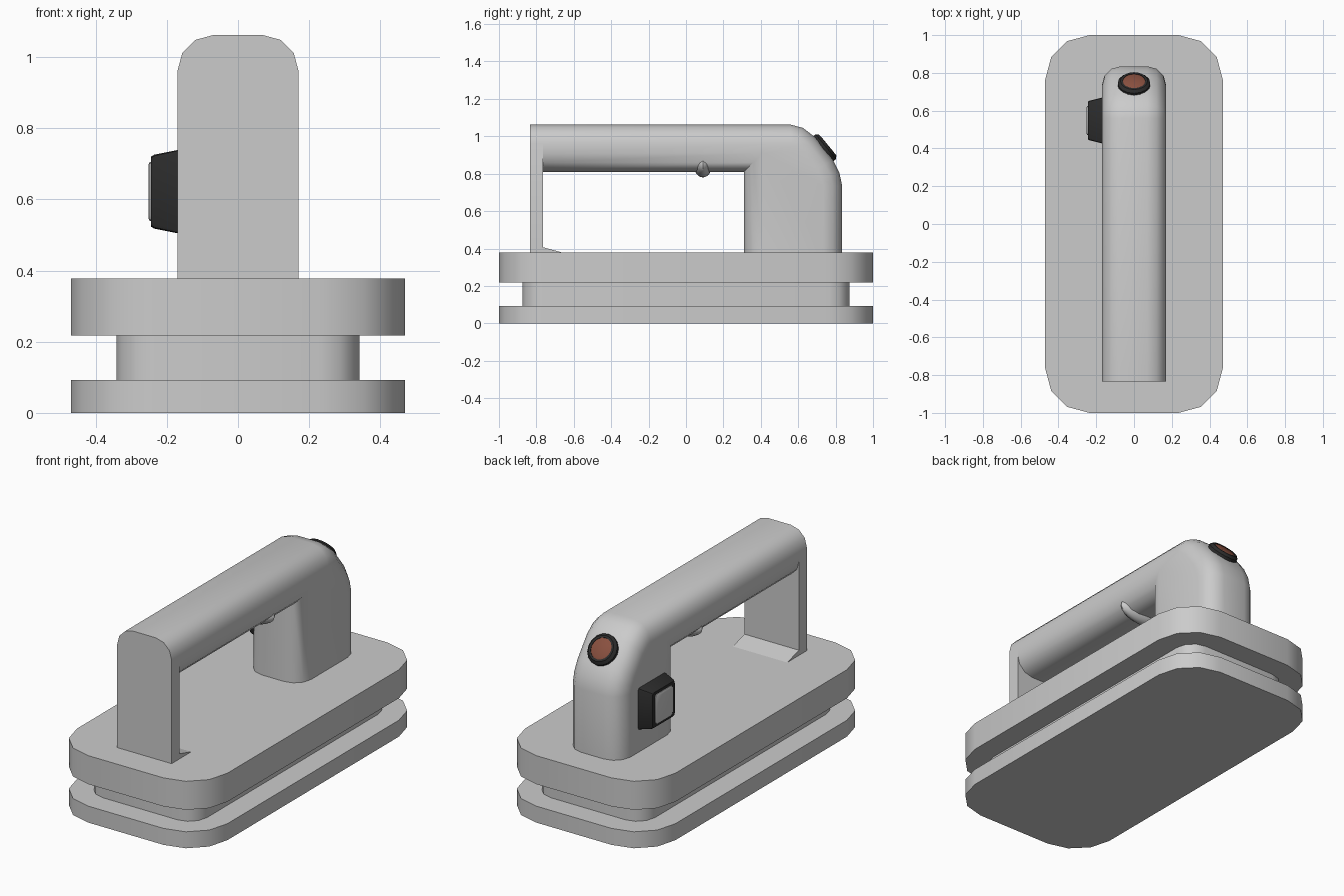
import bpy, bmesh
from math import sin, cos, radians
from mathutils import Vector

if "Cube" in bpy.data.objects:
    bpy.data.objects.remove(bpy.data.objects["Cube"])


def material(name, rgb):
    m = bpy.data.materials.new(name)
    m.diffuse_color = (*rgb, 1)
    m.use_nodes = True
    m.node_tree.nodes["Principled BSDF"].inputs["Base Color"].default_value = m.diffuse_color
    return m


DARK = material("dark_plastic", (0.025, 0.025, 0.025))
RED = material("dull_red", (0.25, 0.08, 0.05))


def finish(bm, name, mat=None, angle=40):
    bmesh.ops.remove_doubles(bm, verts=bm.verts[:], dist=1e-5)
    bmesh.ops.recalc_face_normals(bm, faces=bm.faces[:])
    me = bpy.data.meshes.new(name)
    bm.to_mesh(me)
    bm.free()
    ob = bpy.data.objects.new(name, me)
    bpy.context.collection.objects.link(ob)
    if mat:
        me.materials.append(mat)
    bpy.ops.object.select_all(action='DESELECT')
    ob.select_set(True)
    bpy.context.view_layer.objects.active = ob
    bpy.ops.object.shade_smooth_by_angle(angle=radians(angle))
    return ob


def loft(rings, name, mat=None, caps=True, angle=40):
    bm = bmesh.new()
    loops = [[bm.verts.new(p) for p in ring] for ring in rings]
    n = len(loops[0])
    for a, b in zip(loops, loops[1:]):
        for i in range(n):
            j = (i + 1) % n
            bm.faces.new((a[i], a[j], b[j], b[i]))
    if caps:
        bm.faces.new(loops[0])
        bm.faces.new(loops[-1])
    return finish(bm, name, mat, angle)


def rounded(w, h, r, seg=3):
    """Rounded rectangle outline with half sizes w, h."""
    pts = []
    for q, (sx, sy) in enumerate(((1, 1), (-1, 1), (-1, -1), (1, -1))):
        for k in range(seg + 1):
            a = radians(90 * q + 90 * k / seg)
            pts.append((sx * (w - r) + r * cos(a), sy * (h - r) + r * sin(a)))
    return pts


# Base: two wide plates with a narrower core between them
for name, w, h, r, z0, z1 in (("bottom_plate", .47, 1, .235, 0, .093),
                              ("base_core", .342, .874, .11, .093, .217),
                              ("top_plate", .47, 1, .235, .217, .378)):
    loft([[(x, y, z) for x, y in rounded(w, h, r)] for z in (z0, z1)], name)

# Handle: rounded bar mitred into the thick rear leg
W, R = .17, .1


def handle_ring(inner, d, outer, n):
    ring = []
    for x, t in rounded(W, .5, R):
        inset = .5 - abs(t)
        p, v = (outer, n) if t > 0 else (inner, d)
        ring.append((x, p[0] + inset * v[0], p[1] + inset * v[1]))
    return ring


rings = [handle_ring((-.765, .81), (0, 1), (-.765, 1.062), (0, -1))]
for outer, n in (((.56, 1.062), (0, -1)), ((.625, 1.045), (-.4, -.92)),
                 ((.69, .995), (-.62, -.78)), ((.785, .875), (-.84, -.54)),
                 ((.82, .805), (-.95, -.3)), ((.835, .735), (-1, 0))):
    rings.append(handle_ring((.31, .81), (1, 1), outer, n))
rings.append(handle_ring((.31, .378), (1, 0), (.835, .378), (-1, 0)))
loft(rings, "handle", caps=False)

# Front leg: thin plate with a rounded top
top = [(x, z + .81) for x, z in rounded(W, .252, R) if z > 0]
profile = [(W, .378)] + top + [(-W, .378)]
loft([[(x, y, z) for x, z in profile] for y in (-.835, -.765)], "front_leg")

# Small ramp at the foot of the front leg
ramp = [(-.765, .378), (-.66, .378), (-.765, .407)]
loft([[(x, y, z) for y, z in ramp] for x in (-W, W)], "foot_ramp", angle=10)

# Finger bump under the bar
bm = bmesh.new()
bmesh.ops.create_uvsphere(bm, u_segments=20, v_segments=12, radius=1)
bmesh.ops.scale(bm, vec=(.165, .05, .07), verts=bm.verts)
bmesh.ops.translate(bm, vec=(0, .09, .85), verts=bm.verts)
finish(bm, "finger_bump")

# Side switch: dark tapered housing with a grey key
def side_ring(x, w, h, r):
    return [(x, .548 + y, .622 + z) for y, z in rounded(w, h, r, 2)]


loft([side_ring(-.165, .122, .118, .008), side_ring(-.235, .105, .104, .012),
      side_ring(-.244, .1, .099, .016)], "switch_housing", DARK, angle=25)
loft([side_ring(-.24, .077, .083, .015), side_ring(-.248, .077, .083, .015),
      side_ring(-.251, .071, .077, .012)], "switch_key", angle=25)

# Round button on the sloping rear shoulder
normal = Vector((0, .77, .64)).normalized()
side = Vector((1, 0, 0))
up = normal.cross(side)
centre = Vector((0, .737, .936))


def disc(r, h):
    return [centre + normal * h + (side * cos(radians(22.5 * i))
            + up * sin(radians(22.5 * i))) * r for i in range(16)]


loft([disc(.086, -.01), disc(.086, .013), disc(.072, .027), disc(.06, .027),
      disc(.06, .018)], "button_ring", DARK)
loft([disc(.06, .0), disc(.06, .024), disc(.052, .028)], "red_button", RED)
